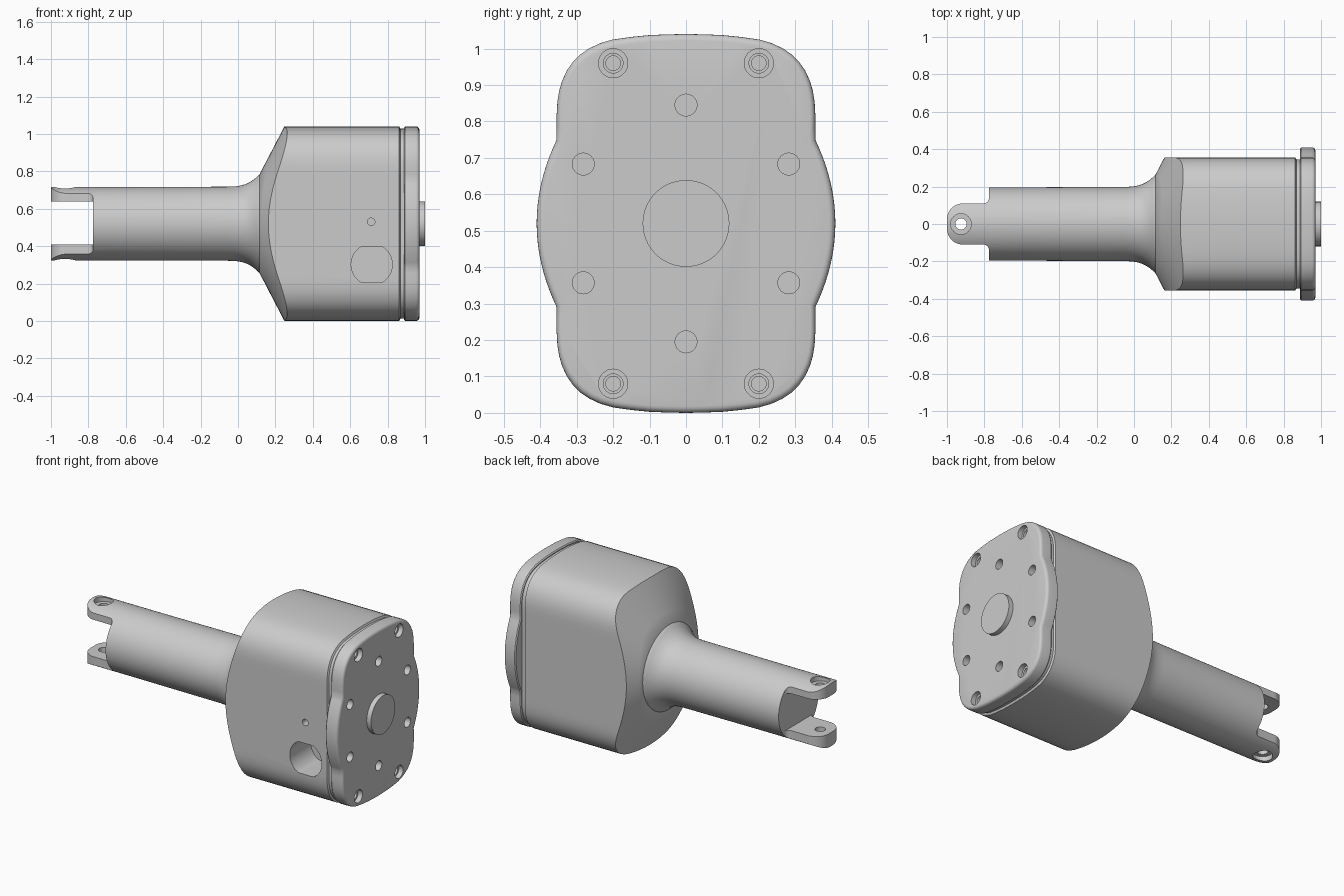
import bpy, bmesh
from math import sin, cos, pi, hypot, sqrt

if "Cube" in bpy.data.objects:
    bpy.data.objects.remove(bpy.data.objects["Cube"])

CZ = 0.52  # height of the long axis


def loft(name, rings):
    """Closed skin through equal-length point rings, capped at both ends."""
    bm = bmesh.new()
    vs = [[bm.verts.new(p) for p in r] for r in rings]
    n = len(rings[0])
    for a, b in zip(vs, vs[1:]):
        for i in range(n):
            j = (i + 1) % n
            bm.faces.new((a[i], a[j], b[j], b[i]))
    bm.faces.new(vs[0])
    bm.faces.new(vs[-1])
    bmesh.ops.recalc_face_normals(bm, faces=bm.faces)
    me = bpy.data.meshes.new(name)
    bm.to_mesh(me)
    bm.free()
    ob = bpy.data.objects.new(name, me)
    bpy.context.collection.objects.link(ob)
    return ob


def ring_x(x, outline, s=1.0):
    return [(x, y * s, CZ + z * s) for y, z in outline]


def circle(r, n=64):
    return [(r * cos(2 * pi * i / n), r * sin(2 * pi * i / n)) for i in range(n)]


def lathe_x(name, profile, y=0.0, z=0.0, n=64):
    return loft(name, [[(x, y + a, CZ + z + b) for a, b in circle(r, n)] for x, r in profile])


def boolean(ob, cutter, op='DIFFERENCE'):
    m = ob.modifiers.new("cut", 'BOOLEAN')
    m.operation, m.object, m.solver = op, cutter, 'EXACT'
    bpy.context.view_layer.objects.active = ob
    bpy.ops.object.modifier_apply(modifier=m.name)
    bpy.data.objects.remove(cutter)


def inset(outline, d):
    """Pull an outline toward the axis by about d."""
    return [(y * (1 - d / hypot(y, z)), z * (1 - d / hypot(y, z))) for y, z in outline]


def mirror_quarter(q):
    """Full loop from a quarter running from the top to the side."""
    right = q + [(y, -z) for y, z in q[-2::-1]]
    return right + [(-y, z) for y, z in right[-2:0:-1]]


# Cross-sections of the housing and the lobed cover
corner = [(0, .52), (.05, .519), (.1, .517), (.15, .512), (.2, .505), (.235, .495), (.265, .481),
          (.29, .464), (.31, .444), (.327, .42), (.34, .392), (.348, .365), (.353, .335),
          (.355, .30), (.355, .265)]
side = [.23 * (1 - i / 10) for i in range(11)]
body_line = mirror_quarter(corner + [(.355, z) for z in side])
cover_line = mirror_quarter(corner + [(.355 + .055 * (1 - (z / .23) ** 2), z) for z in side])

# Housing: conical shoulder running into a rounded box, seam groove at the end
R0, X0 = .26, .113


def shoulder(t):
    pts = []
    for y, z in body_line:
        r = hypot(y, z)
        rt = R0 + (r - R0) * t
        pts.append((X0 + (rt - R0) * .135 / .26, y / r * rt, CZ + z / r * rt))
    return pts


groove = inset(body_line, .012)
housing = loft("housing", [shoulder(t / 4) for t in range(5)] +
               [ring_x(.31, body_line), ring_x(.862, body_line), ring_x(.868, groove),
                ring_x(.895, groove)])

# Front opening with flat top and bottom, and the small hole above it
port = []
for i in range(48):
    a = 2 * pi * i / 48
    port.append((.715 + .11 * cos(a), .302 + max(-.097, min(.097, .11 * sin(a)))))
boolean(housing, loft("port_cutter", [[(x, y, z) for x, z in port] for y in (-.5, -.15)]))
boolean(housing, loft("pin_cutter", [[(.712 + a, y, .53 + b) for a, b in circle(.02, 24)]
                                     for y in (-.5, -.25)]))

# Cover plate with side lobes and a rounded outer edge
cover = loft("cover_plate", [ring_x(.888, inset(cover_line, .006)), ring_x(.894, cover_line)] +
             [ring_x(.952 + .018 * sin(a), inset(cover_line, .018 * (1 - cos(a))))
              for a in (0, pi / 8, pi / 4, 3 * pi / 8, pi / 2)])
for y in (-.2, .2):
    for z in (-.44, .44):
        boolean(cover, lathe_x("screw_cutter", [(.90, .02), (.925, .02), (.925, .027),
                                                (.94, .027), (.94, .04), (1.0, .04)], y, z, 32))
for y, z in [(0, .325), (0, -.325)] + [(s * .282, t * .163) for s in (-1, 1) for t in (-1, 1)]:
    boolean(cover, lathe_x("hole_cutter", [(.91, .03), (1.0, .03)], y, z, 32))

boss = lathe_x("centre_boss", [(.95, .119), (1.0, .119)])

# Neck: flared tube carrying two prongs at its far end
neck = lathe_x("neck", [(-1.05, .196), (-.6, .196), (-.05, .198), (-.01, .2), (.02, .205), (.045, .213),
                        (.065, .223), (.085, .237), (.1, .249), (.113, .262), (.12, .265)], n=96)

# Plan outline of the prongs: rounded tip, straight sides, small fillets
half = [(-1.0 + .085 * (1 - cos(a)), .025 + .085 * sin(a)) for a in [pi / 2 * i / 10 for i in range(11)]]
half += [(-.805 + .03 * sin(a), .14 - .03 * cos(a)) for a in [pi / 2 * i / 6 for i in range(7)]]
half += [(-.775, .3), (.3, .3)]
plan = half + [(x, -y) for x, y in reversed(half)]
boolean(neck, loft("plan_cutter", [[(x, y, z) for x, y in plan] for z in (0, 1.1)]), 'INTERSECT')

# Slot between the prongs
slot = [(-1.2, .41), (-.775, .41), (-.775, .64), (-1.2, .64)]
boolean(neck, loft("slot_cutter", [[(x, y, z) for x, z in slot] for y in (-.4, .4)]))

# Pivot hole through both prongs with an outer counterbore
pivot = [(.1, .055), (.355, .055), (.355, .03), (.685, .03), (.685, .055), (.95, .055)]
boolean(neck, loft("pivot_cutter", [[(-.925 + a, b, z) for a, b in circle(r, 40)] for z, r in pivot]))

# Smooth shading with crisp edges
bpy.ops.object.select_all(action='DESELECT')
for ob in (housing, cover, boss, neck):
    ob.select_set(True)
bpy.context.view_layer.objects.active = housing
bpy.ops.object.shade_smooth_by_angle(angle=pi / 6)
